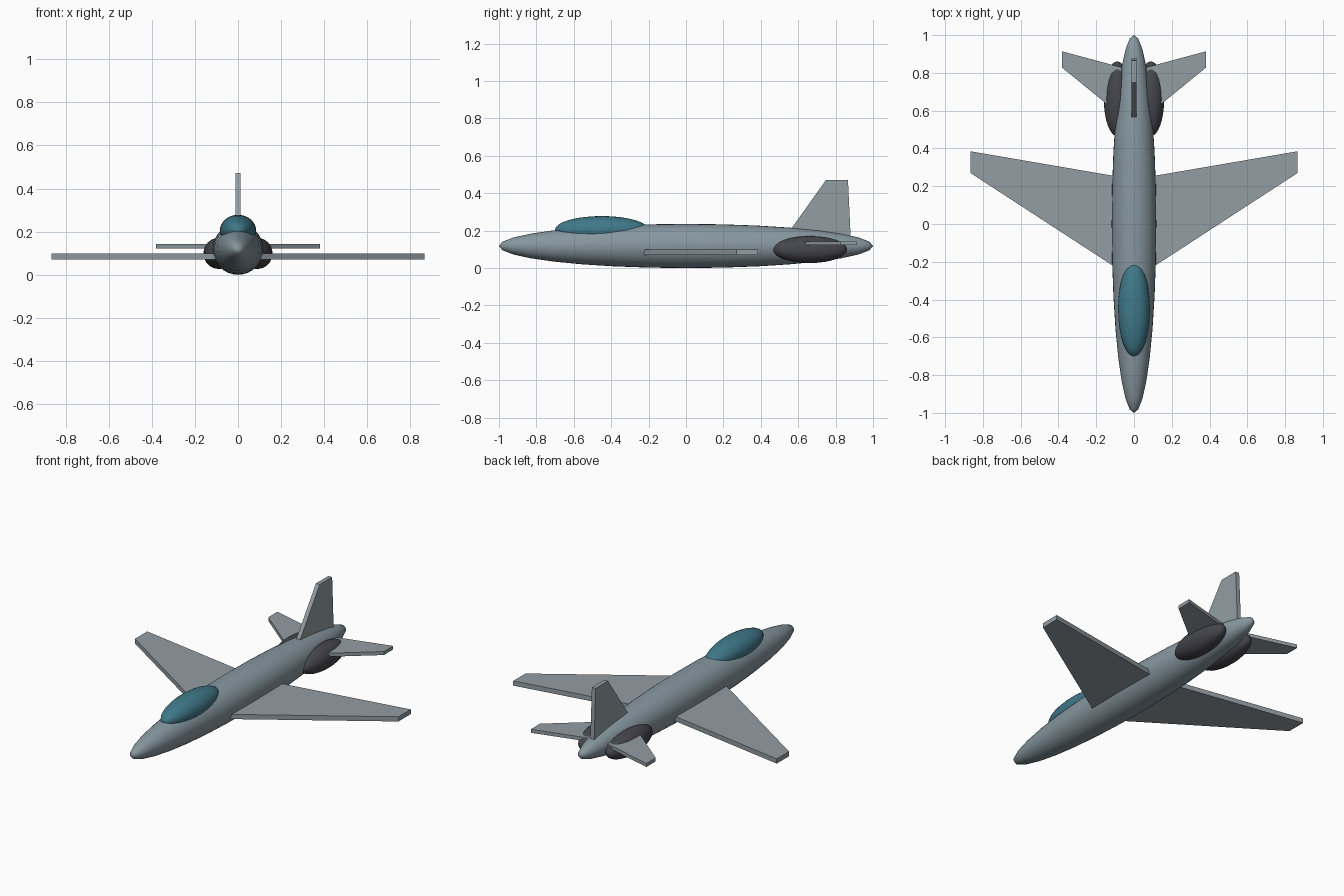
import bpy, bmesh
from mathutils import Matrix

if "Cube" in bpy.data.objects:
    bpy.data.objects.remove(bpy.data.objects["Cube"])


def material(name, rgb):
    m = bpy.data.materials.new(name)
    m.diffuse_color = (*rgb, 1)
    m.use_nodes = True
    m.node_tree.nodes["Principled BSDF"].inputs["Base Color"].default_value = m.diffuse_color
    return m


body_paint = material("body_paint", (0.24, 0.31, 0.35))
panel_paint = material("panel_paint", (0.29, 0.34, 0.37))
glass = material("canopy_glass", (0.05, 0.19, 0.25))
dark = material("engine_dark", (0.06, 0.06, 0.075))


def finish(name, bm, mat):
    bmesh.ops.recalc_face_normals(bm, faces=bm.faces)
    mesh = bpy.data.meshes.new(name)
    bm.to_mesh(mesh)
    bm.free()
    mesh.materials.append(mat)
    obj = bpy.data.objects.new(name, mesh)
    bpy.context.collection.objects.link(obj)
    return obj


def ellipsoid(name, center, radii, mat):
    """Smooth ellipsoid with its poles along y."""
    bm = bmesh.new()
    xf = (Matrix.Translation(center) @ Matrix.Diagonal((*radii, 1))
          @ Matrix.Rotation(1.5707963, 4, 'X'))
    bmesh.ops.create_uvsphere(bm, u_segments=32, v_segments=16, radius=1, matrix=xf)
    for f in bm.faces:
        f.smooth = True
    return finish(name, bm, mat)


def plate(name, outline, thickness, mat):
    """Flat panel: outline points extruded by a thickness vector."""
    bm = bmesh.new()
    face = bm.faces.new([bm.verts.new(p) for p in outline])
    ext = bmesh.ops.extrude_face_region(bm, geom=[face], use_keep_orig=True)
    moved = [v for v in ext["geom"] if isinstance(v, bmesh.types.BMVert)]
    bmesh.ops.translate(bm, verts=moved, vec=thickness)
    return finish(name, bm, mat)


# Fuselage and cockpit canopy
ellipsoid("fuselage", (0, 0, 0.118), (0.118, 1.0, 0.118), body_paint)
ellipsoid("canopy", (0, -0.45, 0.205), (0.084, 0.25, 0.073), glass)

# Paired parts
for side, s in (("right", 1), ("left", -1)):
    ellipsoid(f"{side}_engine", (s * 0.089, 0.663, 0.099), (0.071, 0.198, 0.072), dark)

    wing = [(0.09, -0.235), (0.866, 0.27), (0.866, 0.385), (0.09, 0.252)]
    plate(f"{side}_wing", [(s * x, y, 0.07) for x, y in wing], (0, 0, 0.028), panel_paint)

    tail = [(0.065, 0.57), (0.38, 0.827), (0.38, 0.914), (0.065, 0.829)]
    plate(f"{side}_tailplane", [(s * x, y, 0.122) for x, y in tail], (0, 0, 0.021), panel_paint)

# Vertical tail fin
fin = [(0.52, 0.15), (0.749, 0.472), (0.866, 0.472), (0.881, 0.15)]
plate("tail_fin", [(-0.0125, y, z) for y, z in fin], (0.025, 0, 0), panel_paint)
